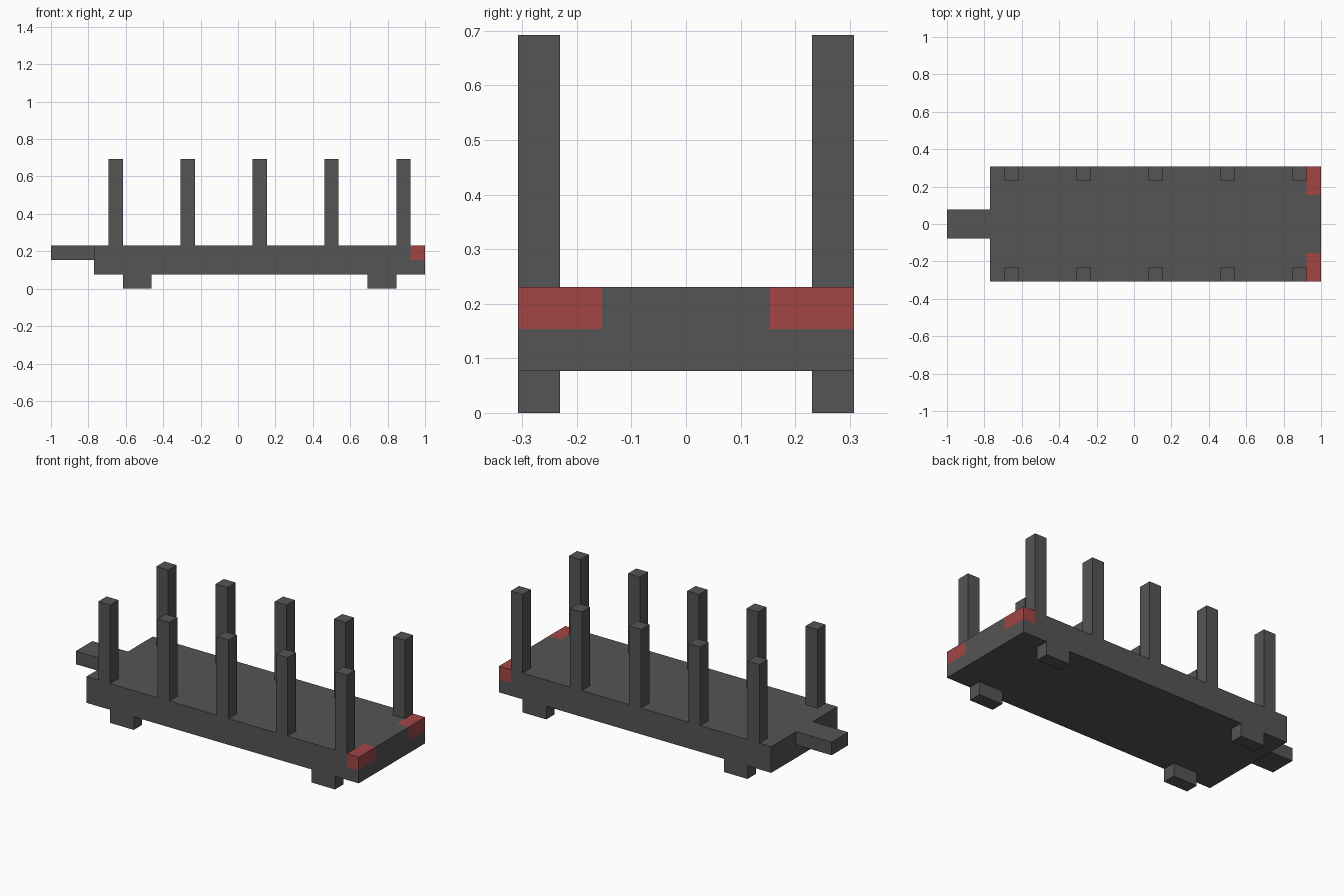
import bpy, bmesh
from mathutils import Vector

cube = bpy.data.objects.get("Cube")
if cube:
    bpy.data.objects.remove(cube, do_unlink=True)

U = 1 / 13  # grid unit: the whole wagon is 26 units long


def material(name, rgb):
    m = bpy.data.materials.new(name)
    m.use_nodes = True
    m.diffuse_color = (*rgb, 1)
    m.node_tree.nodes["Principled BSDF"].inputs["Base Color"].default_value = (*rgb, 1)
    return m


grey = material("dark grey", (0.09, 0.09, 0.09))
red = material("lamp red", (0.36, 0.06, 0.06))


def box(name, lo, hi, mat=grey):
    """Axis-aligned box between two corners given in grid units."""
    lo, hi = Vector(lo) * U, Vector(hi) * U
    centre = (lo + hi) / 2
    bm = bmesh.new()
    bmesh.ops.create_cube(bm, size=1)
    bmesh.ops.scale(bm, vec=hi - lo, verts=bm.verts)
    mesh = bpy.data.meshes.new(name)
    bm.to_mesh(mesh)
    bm.free()
    mesh.materials.append(mat)
    ob = bpy.data.objects.new(name, mesh)
    ob.location = centre
    bpy.context.collection.objects.link(ob)
    return ob


# Flat bed, cut along the edges of the rear lamps
bed = box("bed", (-10, -4, 1), (13, 4, 3))
bed.data.materials.append(red)
bm = bmesh.new()
bm.from_mesh(bed.data)
for point, normal in [((12, 0, 0), (1, 0, 0)), ((0, 2, 0), (0, 1, 0)),
                      ((0, -2, 0), (0, 1, 0)), ((0, 0, 2), (0, 0, 1))]:
    bmesh.ops.bisect_plane(bm, geom=bm.verts[:] + bm.edges[:] + bm.faces[:],
                           plane_co=Vector(point) * U - bed.location, plane_no=normal)

# Red lamps on the two upper rear corners
for f in bm.faces:
    c = (f.calc_center_median() + bed.location) / U
    if c.x > 12 and abs(c.y) > 2 and c.z > 2:
        f.material_index = 1
bm.to_mesh(bed.data)
bm.free()

# Drawbar
box("drawbar", (-13, -1, 2), (-10, 1, 3))

# Stakes and feet along both sides
for side, y in (("right", -4), ("left", 3)):
    for i in range(5):
        x = -9 + 5 * i
        box(f"{side}_stake_{i + 1}", (x, y, 3), (x + 1, y + 1, 9))
    for end, x in (("front", -8), ("rear", 9)):
        box(f"{side}_{end}_foot", (x, y, 0), (x + 2, y + 1, 1))
